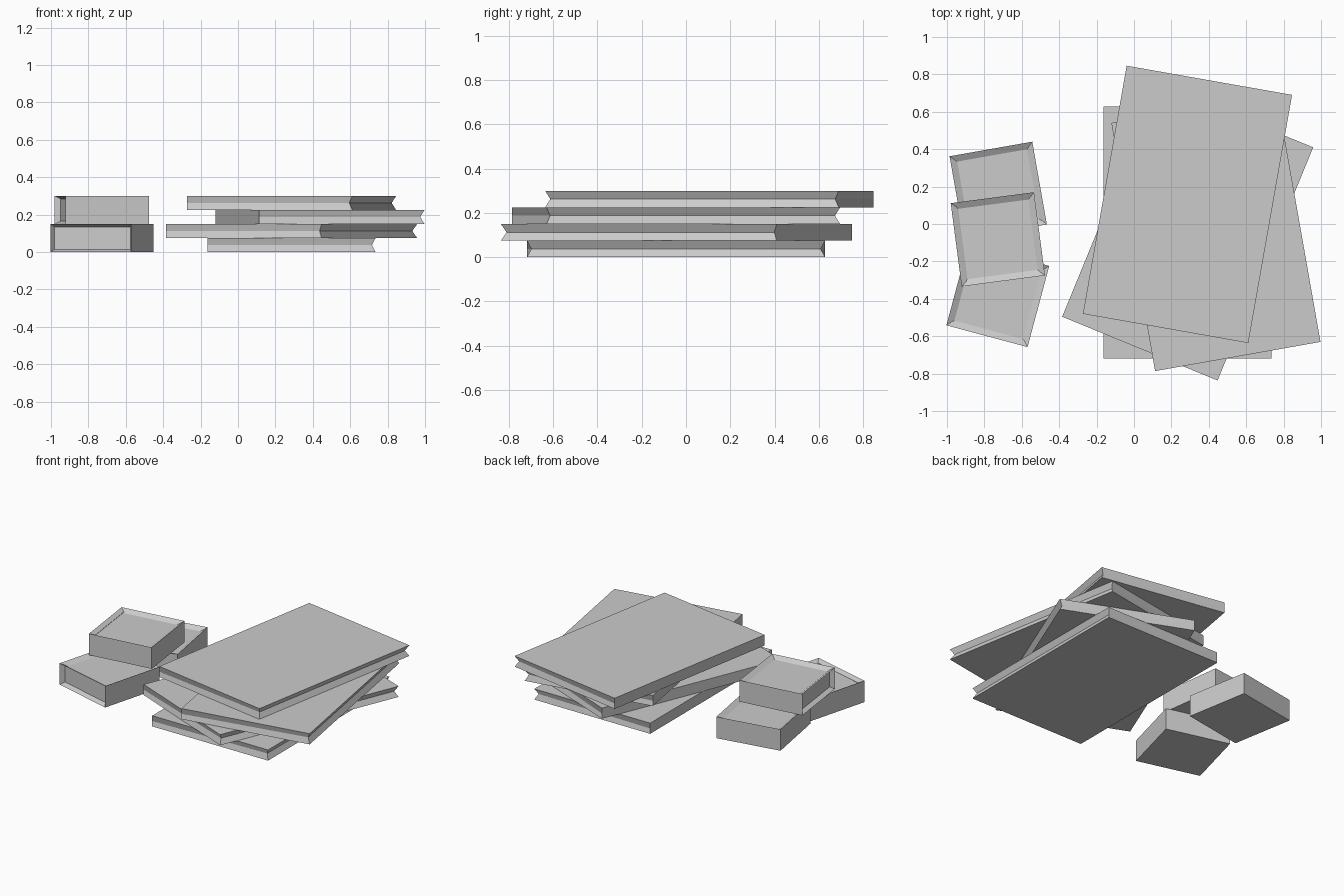
import bpy, bmesh
from math import radians
from mathutils import Vector

if "Cube" in bpy.data.objects:
    bpy.data.objects.remove(bpy.data.objects["Cube"])


def add_object(name, bm, loc, angle):
    bmesh.ops.recalc_face_normals(bm, faces=bm.faces)
    mesh = bpy.data.meshes.new(name)
    bm.to_mesh(mesh)
    bm.free()
    ob = bpy.data.objects.new(name, mesh)
    ob.location = loc
    ob.rotation_euler.z = radians(angle)
    bpy.context.collection.objects.link(ob)
    return ob


# Book: slab with a flat spine at -x and page edges pinched in at mid height
def book(name, loc, angle, w=0.898, d=1.347, h=0.075, pinch=0.02):
    bm = bmesh.new()
    rings = []
    for z, p in ((0, 0), (h / 2, pinch), (h, 0)):
        x, y = w / 2, d / 2
        rings.append([bm.verts.new(c) for c in (
            (-x, -y, z), (x - p, -y + p, z), (x - p, y - p, z), (-x, y, z))])
    for lo, hi in zip(rings, rings[1:]):
        for i in range(4):
            j = (i + 1) % 4
            bm.faces.new((lo[i], lo[j], hi[j], hi[i]))
    bm.faces.new(rings[0][::-1])
    bm.faces.new(rings[-1])
    return add_object(name, bm, loc, angle)


# Box: square block with sloped recesses in its top and its front (-y) side
def box(name, loc, angle, w=0.449, h=0.15):
    bm = bmesh.new()
    bmesh.ops.create_cube(bm, size=1)
    for v in bm.verts:
        v.co = Vector((v.co.x * w, v.co.y * w, (v.co.z + 0.5) * h))
    bm.normal_update()
    for direction, inset, depth in (((0, 0, 1), 0.035, 0.02),
                                    ((0, -1, 0), 0.015, 0.03)):
        d = Vector(direction)
        face = max(bm.faces, key=lambda f: f.normal.dot(d) * f.calc_area())
        bmesh.ops.inset_region(bm, faces=[face], thickness=inset,
                               depth=0, use_even_offset=True)
        bmesh.ops.translate(bm, verts=list(face.verts), vec=-d * depth)
        bm.normal_update()
    return add_object(name, bm, loc, angle)


# Stack of books
for i, (x, y, angle) in enumerate(((0.287, -0.045, 0), (0.287, -0.043, -22.3),
                                   (0.438, -0.045, 10), (0.286, 0.105, -10))):
    book(f"book_{i + 1}", (x, y, i * 0.075), angle)

# Pile of small boxes
box("box_front", (-0.728, -0.383, 0), -15)
box("box_back", (-0.726, 0.18, 0), 10)
box("box_top", (-0.728, -0.082, 0.15), 7.5 - 90)
